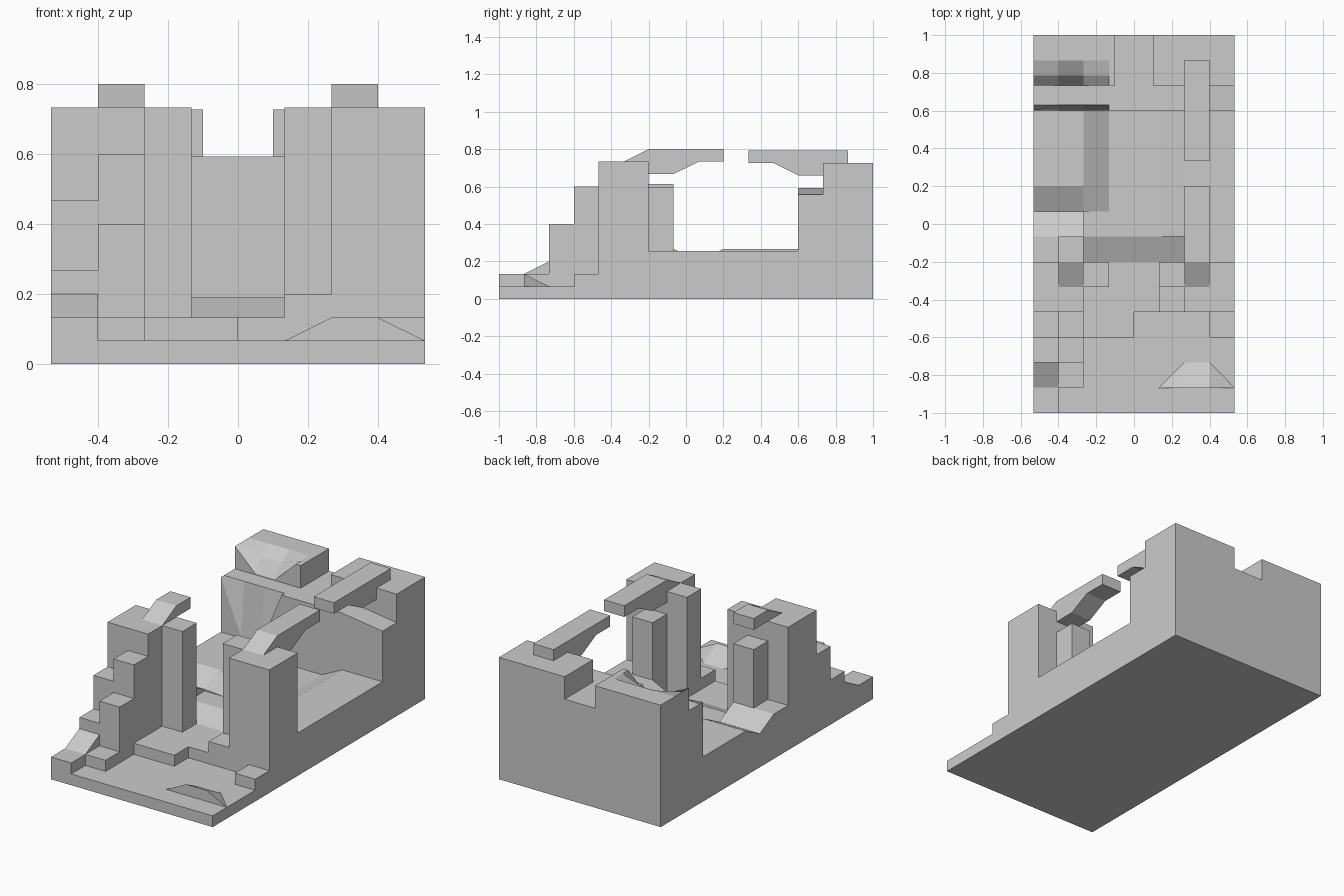
import bpy, bmesh

if "Cube" in bpy.data.objects:
    bpy.data.objects.remove(bpy.data.objects["Cube"])

U = 2 / 15  # module of the block layout


def make_object(name, bm):
    bmesh.ops.remove_doubles(bm, verts=bm.verts, dist=1e-5)
    bmesh.ops.dissolve_limit(bm, angle_limit=0.005, verts=bm.verts, edges=bm.edges)
    mesh = bpy.data.meshes.new(name)
    bm.to_mesh(mesh)
    bm.free()
    obj = bpy.data.objects.new(name, mesh)
    bpy.context.collection.objects.link(obj)
    return obj


def clamp(t):
    return max(0.0, min(1.0, t))


# Sloping surfaces, as height functions
def front_ramp(x, y):
    return 0.133 + 0.5 * (y + 6.5 * U)


def entry_ramp(x, y):
    return 0.133 + 0.057 * clamp(y / U + 1.5)


def left_terrace(x, y):
    return 0.267 - 0.067 * clamp(1 - abs(y / U - 0.5))


def left_bank(x, y):
    t = clamp(-x / U - 1)
    return 0.19 + t * (left_terrace(x, y) - 0.19)


def right_bank(x, y):
    return 0.19 + 0.065 * clamp(x / U - 1)


def worn(x):
    return clamp(min(x / U + 4, -1 - x / U))


def left_shelf(x, y):
    return 0.593 - worn(x) * 0.32 * clamp((0.63 - y) / 0.03)


def right_shelf(x, y):
    return 0.593 - 0.036 * clamp((x / U - 2) / 2)


def left_block(x, y):
    low = 0.047 * clamp((6.5 * U - y) / 0.08) + 0.08 * clamp((0.787 - y) / 0.053)
    return 0.727 - worn(x) * low


# Layout: x0, x1, y0, y1 in modules, then height; later entries override
regions = [
    (-4, 4, -7.5, 7.5, 0.067),
    # left stairs
    (-4, -3, -7.5, -6.5, 0.133), (-4, -3, -6.5, -5.5, front_ramp),
    (-3, -2, -6.5, -5.5, 0.133),
    (-4, -3, -5.5, -4.5, 0.267), (-3, -2, -5.5, -4.5, 0.4),
    (-4, -3, -4.5, -3.5, 0.467), (-3, -2, -4.5, -3.5, 0.6),
    # low dais
    (-2, 0, -4.5, -3.5, 0.133), (-2, 4, -3.5, -1.5, 0.133),
    (3, 4, -4.5, -3.5, 0.133), (1, 2, -3.5, -2.5, 0.2),
    # inner floor, ramp and banks
    (-2, 2, -1.5, 4.5, 0.19), (-2, 2, -1.5, -0.5, entry_ramp),
    (-4, -2, -1.5, 4.5, left_terrace), (-2, -1, 0.5, 4.5, left_bank),
    (1, 2, -0.5, 4.5, right_bank), (2, 4, -1.5, 4.5, 0.255),
    # back wall with shelf and notch
    (-4, 4, 4.5, 7.5, 0.593), (-4, -1, 4.5, 5.5, left_shelf),
    (2, 4, 4.5, 5.5, right_shelf),
    (-4, -0.75, 5.5, 7.5, 0.727), (0.75, 4, 5.5, 7.5, 0.727),
    (-4, -1, 5.5, 6.5, left_block),
]
# paired gate towers, pillars and rear posts
for s, post in ((-1, 0.615), (1, 0.597)):
    for a, b, y0, y1, h in ((2, 4, -3.5, -1.5, 0.733), (1, 2, -2.5, -1.5, 0.733),
                            (2, 3, -1.5, -0.5, post)):
        regions.append((min(s * a, s * b), max(s * a, s * b), y0, y1, h))

xs = sorted([k * U for k in range(-4, 5)] + [-0.1, 0.1])
ys = sorted([(k - 7.5) * U for k in range(16)] + [0.63, 0.787])


def cell_height(i, j):
    """Height function of a grid cell; zero outside the plan."""
    if not (0 <= i < len(xs) - 1 and 0 <= j < len(ys) - 1):
        return lambda x, y: 0.0
    cx, cy = (xs[i] + xs[i + 1]) / 2 / U, (ys[j] + ys[j + 1]) / 2 / U
    for x0, x1, y0, y1, h in reversed(regions):
        if x0 < cx < x1 and y0 < cy < y1:
            return h if callable(h) else (lambda x, y: h)


def build_ruin():
    bm = bmesh.new()

    def face(points):
        unique = []
        for p in points:
            if all(sum(abs(a - b) for a, b in zip(p, q)) > 1e-5 for q in unique):
                unique.append(p)
        if len(unique) > 2:
            bm.faces.new([bm.verts.new(p) for p in unique])

    for i in range(len(xs) - 1):
        for j in range(len(ys) - 1):
            own = cell_height(i, j)
            ring = [(xs[i], ys[j]), (xs[i + 1], ys[j]),
                    (xs[i + 1], ys[j + 1]), (xs[i], ys[j + 1])]
            face([(x, y, own(x, y)) for x, y in ring])
            for k, (di, dj) in enumerate(((0, -1), (1, 0), (0, 1), (-1, 0))):
                other = cell_height(i + di, j + dj)
                a, b = ring[k], ring[(k + 1) % 4]
                if own(*a) + own(*b) > other(*a) + other(*b) + 1e-5:
                    face([(*a, other(*a)), (*b, other(*b)), (*b, own(*b)), (*a, own(*a))])
    x, y = xs[-1], ys[-1]
    face([(-x, y, 0), (x, y, 0), (x, -y, 0), (-x, -y, 0)])
    return make_object("ruin_base", bm)


def beam(name, x0, x1, profile):
    """Extrude a side profile (y, z) along x."""
    bm = bmesh.new()
    f = bm.faces.new([bm.verts.new((x0, y, z)) for y, z in profile])
    ext = bmesh.ops.extrude_face_region(bm, geom=[f])
    verts = [v for v in ext["geom"] if isinstance(v, bmesh.types.BMVert)]
    bmesh.ops.translate(bm, verts=verts, vec=(x1 - x0, 0, 0))
    bmesh.ops.recalc_face_normals(bm, faces=bm.faces)
    return make_object(name, bm)


build_ruin()

# Broken overhead beams
beam("right_front_beam", 2 * U, 3 * U,
     [(-.333, .733), (-.2, .8), (.2, .8), (.2, .733), (.067, .733),
      (-.067, .667), (-.2, .667), (-.2, .733)])
beam("right_back_beam", 2 * U, 3 * U,
     [(.333, .727), (.333, .793), (.867, .793), (.867, .727), (.733, .727),
      (.733, .66), (.6, .66), (.467, .727)])
beam("left_front_beam", -3 * U, -2 * U,
     [(-.333, .733), (-.2, .8), (-.067, .8), (-.067, .733)])

# Rubble mound at the front right corner
bm = bmesh.new()
v = [bm.verts.new(p) for p in (
    (U, -.867, .067), (2 * U, -.867, .133), (3 * U, -.867, .133),
    (4 * U, -.867, .067), (3 * U, -.733, .067), (2 * U, -.733, .067))]
for idx in ((0, 3, 2, 1), (1, 2, 4, 5), (0, 1, 5), (2, 3, 4)):
    bm.faces.new([v[n] for n in idx])
make_object("rubble_mound", bm)
